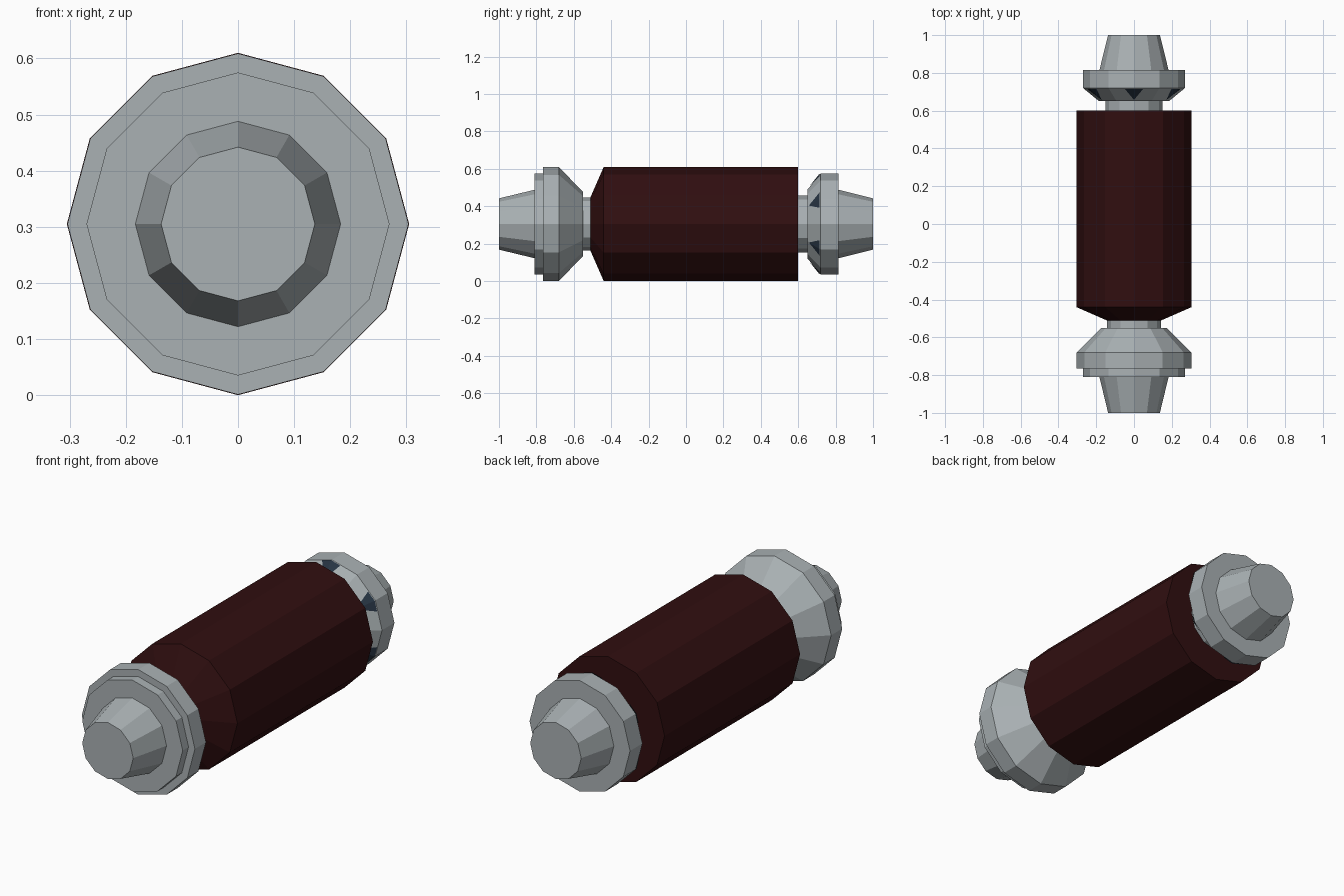
import bpy, bmesh, math
from mathutils import Vector

if "Cube" in bpy.data.objects:
    bpy.data.objects.remove(bpy.data.objects["Cube"])

N = 12          # sides of every turned part
CZ = 0.305      # height of the long axis


def material(name, rgb):
    m = bpy.data.materials.new(name)
    m.diffuse_color = (*rgb, 1)
    m.use_nodes = True
    m.node_tree.nodes["Principled BSDF"].inputs["Base Color"].default_value = m.diffuse_color
    return m


GREY = material("light grey metal", (0.40, 0.44, 0.455))
MAROON = material("dark maroon", (0.030, 0.0045, 0.005))
BLUE = material("dark blue", (0.021, 0.036, 0.058))


def point(y, r, k):
    a = 2 * math.pi * k / N
    return Vector((r * math.sin(a), y, CZ + r * math.cos(a)))


def finish(name, bm, mat):
    bmesh.ops.recalc_face_normals(bm, faces=bm.faces)
    me = bpy.data.meshes.new(name)
    bm.to_mesh(me)
    bm.free()
    me.materials.append(mat)
    ob = bpy.data.objects.new(name, me)
    bpy.context.collection.objects.link(ob)
    return ob


def turned(name, profile, mat):
    """Closed solid turned around the y axis from (y, radius) pairs."""
    bm = bmesh.new()
    rings = [[bm.verts.new(point(y, r, k)) for k in range(N)] for y, r in profile]
    for a, b in zip(rings, rings[1:]):
        for k in range(N):
            j = (k + 1) % N
            bm.faces.new((a[k], a[j], b[j], b[k]))
    bm.faces.new(rings[0])
    bm.faces.new(rings[-1])
    return finish(name, bm, mat)


# main barrel with a chamfered front end
turned("barrel", [(-0.51, 0.145), (-0.44, 0.305), (0.60, 0.305)], MAROON)

# front end cap: nozzle, flange, wide rim, cone and neck
turned("front_cap", [(-1.0, 0.137), (-0.81, 0.183), (-0.81, 0.27), (-0.765, 0.27),
                     (-0.765, 0.304), (-0.68, 0.304), (-0.55, 0.172),
                     (-0.55, 0.142), (-0.505, 0.142)], GREY)

# rear end cap: neck, flared collar and nozzle
turned("rear_cap", [(0.595, 0.152), (0.65, 0.152), (0.65, 0.185), (0.72, 0.27),
                    (0.815, 0.27), (0.815, 0.183), (1.0, 0.137)], GREY)

# dark wedges on the flared collar, one on every second corner
bm = bmesh.new()
lift = Vector((0, -0.003, 0))
for k in range(0, N, 2):
    corner = point(0.718, 0.270, k)
    tip = corner.lerp(point(0.65, 0.185, k), 0.85)
    c, t = bm.verts.new(corner + lift), bm.verts.new(tip + lift)
    for side in (-1, 1):
        edge = corner.lerp(point(0.718, 0.270, k + side), 0.36)
        e = bm.verts.new(edge + lift)
        bm.faces.new((c, e, t) if side < 0 else (c, t, e))
finish("collar_wedges", bm, BLUE)
